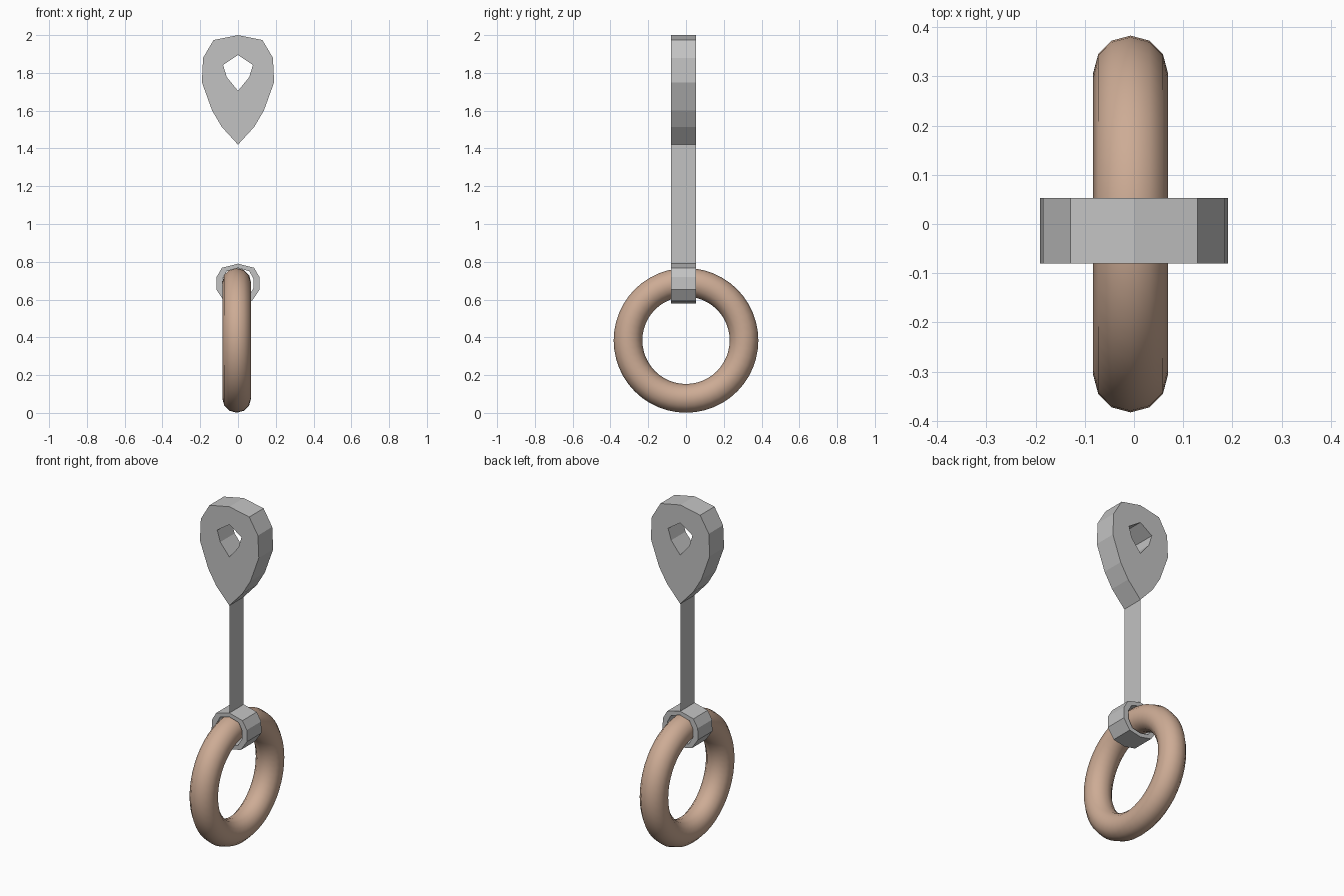
import bpy, math

if "Cube" in bpy.data.objects:
    bpy.data.objects.remove(bpy.data.objects["Cube"])

Y_FRONT, Y_BACK = -0.08, 0.053
Y_MID, Y_HALF = (Y_FRONT + Y_BACK) / 2, (Y_BACK - Y_FRONT) / 2


def material(name, rgb):
    m = bpy.data.materials.new(name)
    m.diffuse_color = (*rgb, 1)
    m.use_nodes = True
    m.node_tree.nodes["Principled BSDF"].inputs["Base Color"].default_value = m.diffuse_color
    return m


steel = material("light grey metal", (0.54, 0.54, 0.54))
tan = material("tan ring", (0.61, 0.41, 0.30))


def mirrored(half):
    """Close a right-hand half profile (top to bottom, ends at x = 0) across x = 0."""
    return half + [(-x, z) for x, z in reversed(half[1:-1])]


def holed_plate(name, outer, hole):
    """Extrude a mirrored profile with a mirrored hole along y."""
    curve = bpy.data.curves.new(name, 'CURVE')
    curve.dimensions = '2D'
    curve.fill_mode = 'BOTH'
    curve.extrude = Y_HALF
    for half in (outer, hole):
        pts = mirrored(half)
        s = curve.splines.new('POLY')
        s.points.add(len(pts) - 1)
        for p, (x, z) in zip(s.points, pts):
            p.co = (x, z, 0, 1)
        s.use_cyclic_u = True
    ob = bpy.data.objects.new(name, curve)
    bpy.context.collection.objects.link(ob)
    ob.rotation_euler.x = math.pi / 2
    ob.location.y = Y_MID
    curve.materials.append(steel)
    bpy.ops.object.select_all(action='DESELECT')
    ob.select_set(True)
    bpy.context.view_layer.objects.active = ob
    bpy.ops.object.convert(target='MESH')
    ob = bpy.context.object
    ob.name = name
    for f in ob.data.polygons:
        f.use_smooth = False
    return ob


# Teardrop mounting plate with a pointed hole
holed_plate("mounting_plate",
            [(0, 2.0), (0.129, 1.974), (0.185, 1.88), (0.191, 1.75),
             (0.137, 1.60), (0.085, 1.513), (0, 1.42)],
            [(0, 1.895), (0.079, 1.842), (0.059, 1.777), (0, 1.705)])

# Collar gripping the ring
holed_plate("ring_collar",
            [(0, 0.79), (0.085, 0.768), (0.113, 0.72), (0.115, 0.653),
             (0.074, 0.593), (0, 0.578)],
            [(0, 0.767), (0.06, 0.75), (0.082, 0.71), (0.082, 0.66),
             (0.055, 0.613), (0, 0.602)])

# Flat strap joining plate and collar
mesh = bpy.data.meshes.new("strap")
mesh.from_pydata([(0, Y_FRONT, 0.785), (0, Y_BACK, 0.785),
                  (0, Y_BACK, 1.425), (0, Y_FRONT, 1.425)], [], [(0, 1, 2, 3)])
mesh.materials.append(steel)
bpy.context.collection.objects.link(bpy.data.objects.new("strap", mesh))

# Hanging ring
bpy.ops.mesh.primitive_torus_add(major_segments=48, minor_segments=12,
                                 major_radius=0.307, minor_radius=0.076,
                                 location=(-0.007, 0, 0.384),
                                 rotation=(0, math.pi / 2, 0))
ring = bpy.context.object
ring.name = "ring"
ring.data.materials.append(tan)
bpy.ops.object.shade_smooth()
